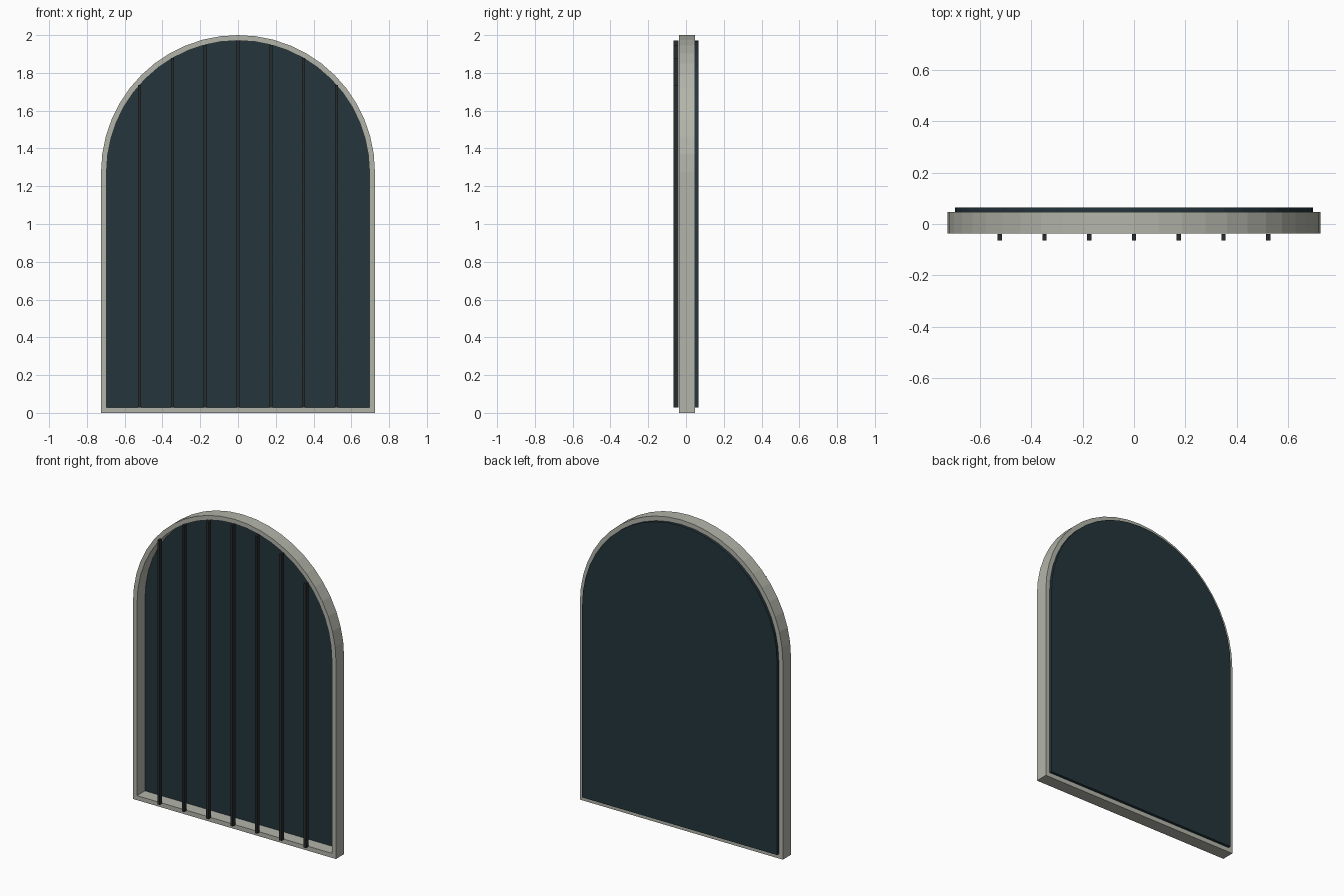
import bpy, bmesh, math

if "Cube" in bpy.data.objects:
    bpy.data.objects.remove(bpy.data.objects["Cube"])

R, RIM, SPRING, SEGS = 0.725, 0.029, 1.275, 24


def material(name, rgb):
    m = bpy.data.materials.new(name)
    m.diffuse_color = (*rgb, 1)
    m.use_nodes = True
    m.node_tree.nodes["Principled BSDF"].inputs["Base Color"].default_value = m.diffuse_color
    return m


def finish(name, bm, mat):
    bmesh.ops.recalc_face_normals(bm, faces=bm.faces)
    me = bpy.data.meshes.new(name)
    bm.to_mesh(me)
    bm.free()
    me.materials.append(mat)
    ob = bpy.data.objects.new(name, me)
    bpy.context.collection.objects.link(ob)
    return ob


def arch(inset):
    """Round-topped outline as (x, z) points."""
    r = R - inset
    pts = [(-r, inset), (r, inset)]
    for i in range(SEGS + 1):
        a = math.pi * i / SEGS
        pts.append((r * math.cos(a), SPRING + r * math.sin(a)))
    return pts


def ring(bm, pts, y):
    return [bm.verts.new((x, y, z)) for x, z in pts]


def bridge(bm, a, b):
    for i in range(len(a)):
        j = (i + 1) % len(a)
        bm.faces.new((a[i], a[j], b[j], b[i]))


stone = material("stone", (0.45, 0.46, 0.40))
glass = material("dark_glass", (0.018, 0.036, 0.046))
iron = material("iron", (0.022, 0.025, 0.027))

# Arched frame: four outlines joined into a closed loop
bm = bmesh.new()
loops = [ring(bm, arch(i), y) for i, y in
         ((0, -0.036), (0, 0.047), (RIM, 0.047), (RIM, -0.036))]
for k in range(4):
    bridge(bm, loops[k], loops[(k + 1) % 4])
finish("arched_frame", bm, stone)

# Glass pane at the back of the opening
bm = bmesh.new()
front, back = ring(bm, arch(RIM), 0.045), ring(bm, arch(RIM), 0.065)
bm.faces.new(front)
bm.faces.new(back)
bridge(bm, front, back)
finish("glass_pane", bm, glass)

# Vertical bars in front, each reaching up to the arch
r = R - RIM
for i in range(-3, 4):
    x = i * r / 4
    top = SPRING + math.sqrt(r * r - x * x)
    bm = bmesh.new()
    bmesh.ops.create_cube(bm, size=1)
    bmesh.ops.scale(bm, vec=(0.016, 0.026, top - RIM), verts=bm.verts)
    bmesh.ops.translate(bm, vec=(x, -0.052, (top + RIM) / 2), verts=bm.verts)
    finish(f"bar_{i + 4}", bm, iron)
